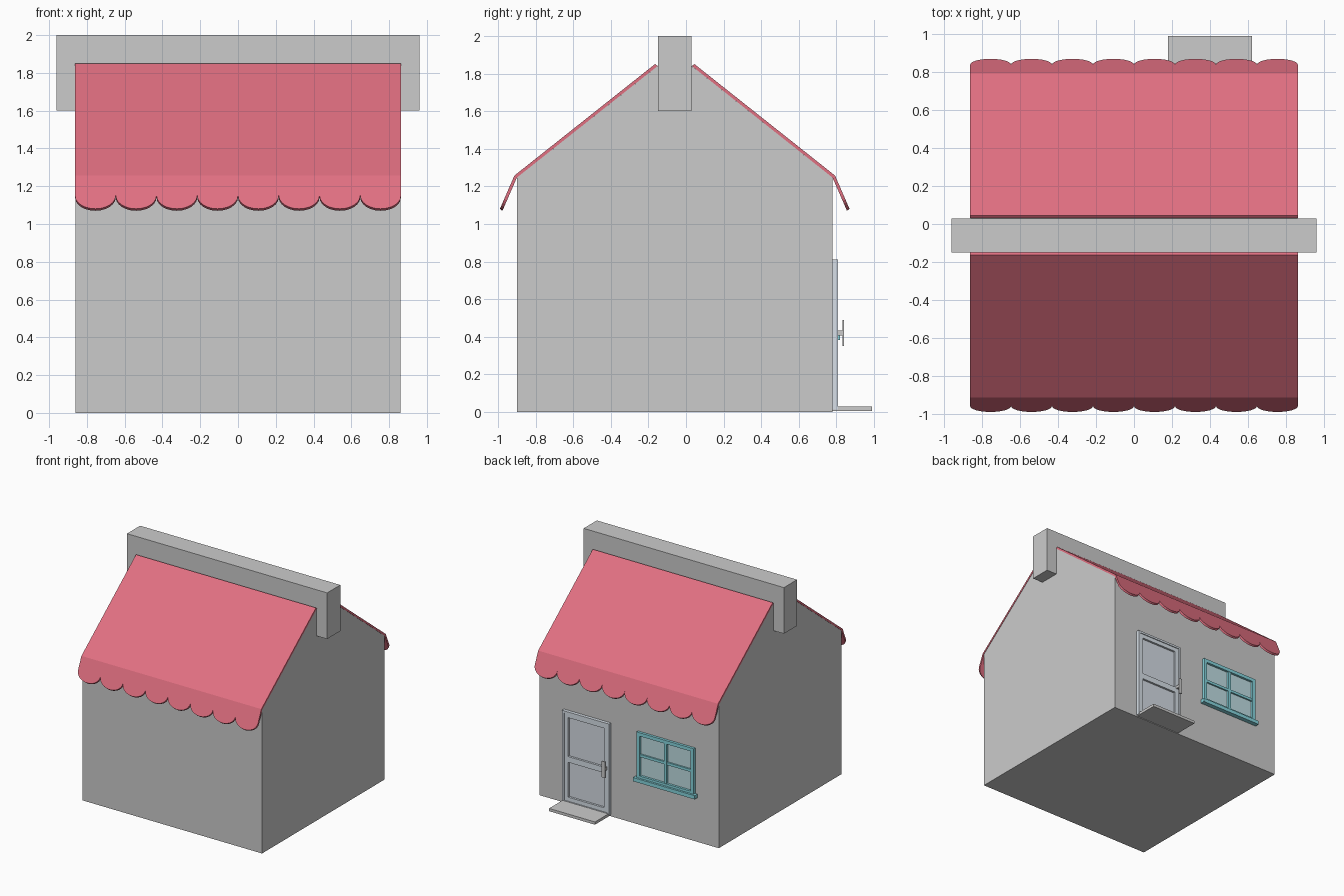
import bpy, bmesh, math
from mathutils import Vector

if "Cube" in bpy.data.objects:
    bpy.data.objects.remove(bpy.data.objects["Cube"])

CY = -0.06          # ridge line of the house
WALL = 0.777        # outside of the door wall


def material(name, rgb):
    m = bpy.data.materials.new(name)
    m.diffuse_color = (*rgb, 1)
    m.use_nodes = True
    m.node_tree.nodes["Principled BSDF"].inputs["Base Color"].default_value = m.diffuse_color
    return m


RED = material("awning_red", (0.75, 0.16, 0.22))
DOOR = material("door_blue_grey", (0.68, 0.74, 0.80))
DOOR_PANE = material("door_pane", (0.66, 0.71, 0.77))
TEAL = material("window_teal", (0.24, 0.66, 0.72))
GLASS = material("window_glass", (0.52, 0.72, 0.76))


def finish(name, bm, mat=None):
    bmesh.ops.recalc_face_normals(bm, faces=bm.faces)
    me = bpy.data.meshes.new(name)
    bm.to_mesh(me)
    bm.free()
    if mat:
        me.materials.append(mat)
    ob = bpy.data.objects.new(name, me)
    bpy.context.collection.objects.link(ob)
    return ob


def boxes(name, specs, mat=None):
    """Each spec is (x0, x1, y0, y1, z0, z1)."""
    bm = bmesh.new()
    for x0, x1, y0, y1, z0, z1 in specs:
        vs = bmesh.ops.create_cube(bm, size=1)["verts"]
        for v in vs:
            v.co = Vector((x0 + (v.co.x + .5) * (x1 - x0),
                           y0 + (v.co.y + .5) * (y1 - y0),
                           z0 + (v.co.z + .5) * (z1 - z0)))
    return finish(name, bm, mat)


def extrude(bm, faces, offset):
    new = bmesh.ops.extrude_face_region(bm, geom=faces, use_keep_orig=True)["geom"]
    bmesh.ops.translate(bm, vec=offset, verts=[g for g in new if isinstance(g, bmesh.types.BMVert)])


# House walls: gabled profile pushed along x
bm = bmesh.new()
profile = [(-.839, 0), (.839, 0), (.839, 1.247), (0, 1.912), (-.839, 1.247)]
face = bm.faces.new([bm.verts.new((-.86, CY + y, z)) for y, z in profile])
extrude(bm, [face], (1.72, 0, 0))
finish("house_walls", bm)

# Ridge beam
boxes("ridge_beam", [(-.96, .96, CY - .09, CY + .09, 1.6, 2.0)])


# Roof slopes with a scalloped hanging edge
def roof(name, side):
    bm = bmesh.new()
    half, count, seg = .863, 8, 12

    def vert(x, out, z):
        return bm.verts.new((x, CY + side * out, z))

    def flap(x, t):
        return vert(x, .839 + .077 * t, 1.247 - .177 * t)

    top = [vert(-half, .091, 1.84), vert(half, .091, 1.84)]
    bend = [vert(-half, .839, 1.247), vert(half, .839, 1.247)]
    w = 2 * half / count
    edge = [flap(-half, .6)]
    for i in range(count):
        for k in range(1, seg + 1):
            a = math.pi * k / seg
            edge.append(flap(-half + w * (i + .5 - .5 * math.cos(a)), .6 + .4 * math.sin(a)))
    slope = bm.faces.new([top[0], bend[0], bend[1], top[1]])
    hang = bm.faces.new([bend[0]] + edge + [bend[1]])
    extrude(bm, [slope, hang], (0, side * .0135, .0105))
    finish(name, bm, RED)


roof("roof_front", -1)
roof("roof_back", 1)

# Doorstep
boxes("doorstep", [(.18, .62, WALL - .01, .99, .006, .03)])


def frame(x0, x1, z0, z1, w, depth):
    """Four bars around a rectangle on the door wall."""
    y = (WALL - .01, WALL + depth)
    return [(x0, x0 + w, *y, z0, z1), (x1 - w, x1, *y, z0, z1),
            (x0 + w, x1 - w, *y, z0, z0 + w), (x0 + w, x1 - w, *y, z1 - w, z1)]


# Door: casing, leaf with middle rail, two panes
boxes("door_casing", frame(.175, .625, .015, .81, .018, .03), DOOR)
boxes("door_leaf", frame(.193, .607, .033, .792, .035, .023)
      + [(.228, .572, WALL - .01, WALL + .023, .37, .42)], DOOR)
boxes("door_panes", [(.22, .58, WALL - .01, WALL + .005, .05, .78)], DOOR_PANE)

# Door handle: stem and upright grip
boxes("door_handle", [(.193, .217, WALL + .02, .835, .408, .433),
                      (.19, .22, .833, .84, .35, .49)])

# Window: frame, crossing bars, sill and glass
boxes("window_frame", frame(-.635, -.085, .405, .81, .03, .024), TEAL)
boxes("window_bars", [(-.373, -.347, WALL - .01, WALL + .02, .43, .785),
                      (-.61, -.11, WALL - .01, WALL + .018, .597, .62)], TEAL)
boxes("window_sill", [(-.655, -.065, WALL - .01, .818, .383, .415)], TEAL)
boxes("window_glass", [(-.62, -.10, WALL - .01, WALL + .004, .42, .79)], GLASS)
